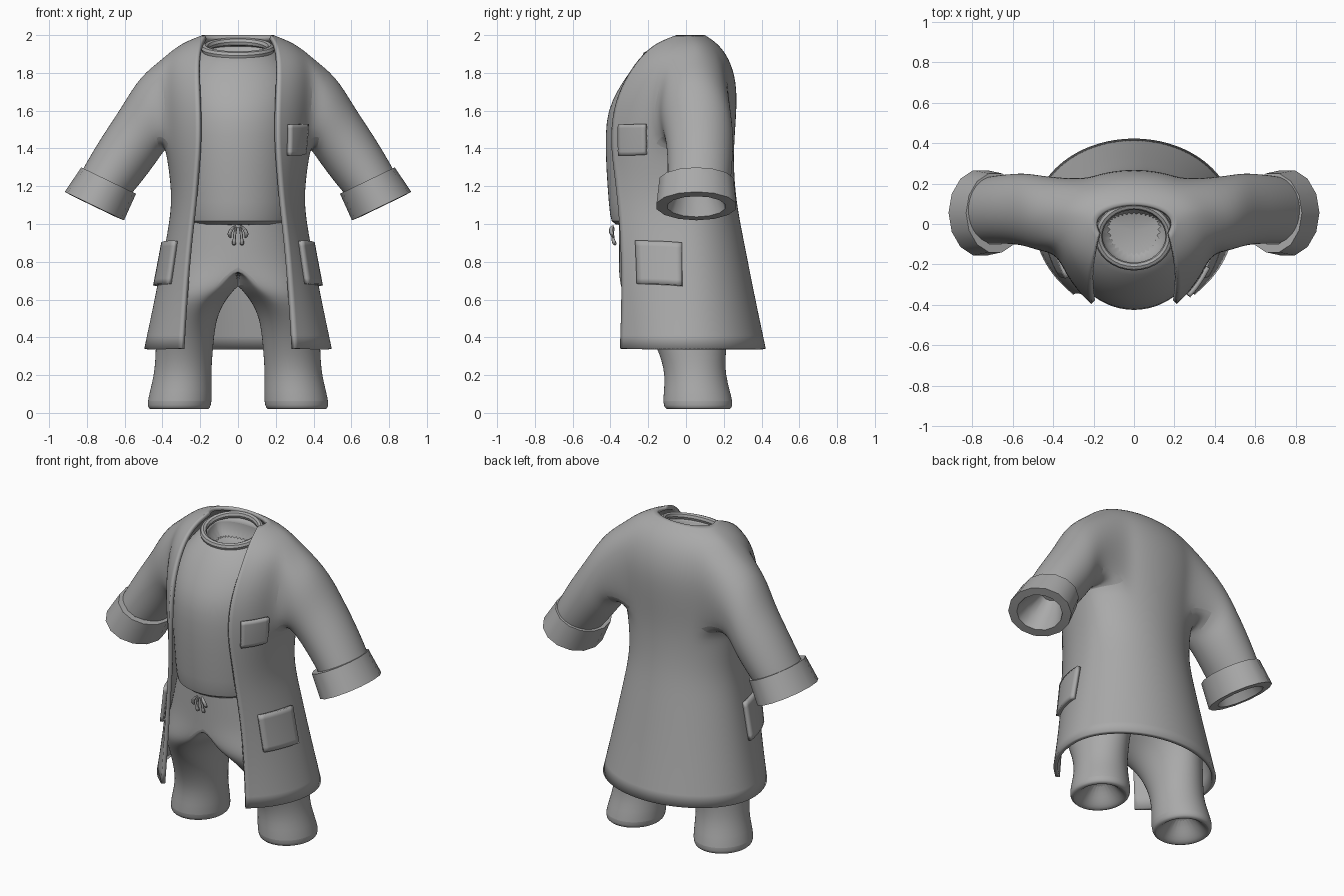
import bpy, bmesh, math
from mathutils import Vector

if "Cube" in bpy.data.objects:
    bpy.data.objects.remove(bpy.data.objects["Cube"])

grey = bpy.data.materials.new("cloth grey")
grey.use_nodes = True
grey.diffuse_color = (0.4, 0.4, 0.4, 1)
grey.node_tree.nodes["Principled BSDF"].inputs["Base Color"].default_value = (0.4, 0.4, 0.4, 1)


def finish(name, bm, mirror=True, subdiv=0, thick=0, wrap=None, angle=40):
    """Turn a bmesh into a smooth shaded object with its modifiers."""
    bmesh.ops.recalc_face_normals(bm, faces=bm.faces)
    me = bpy.data.meshes.new(name)
    bm.to_mesh(me)
    bm.free()
    me.materials.append(grey)
    ob = bpy.data.objects.new(name, me)
    bpy.context.collection.objects.link(ob)
    bpy.ops.object.select_all(action='DESELECT')
    bpy.context.view_layer.objects.active = ob
    ob.select_set(True)
    bpy.ops.object.shade_smooth_by_angle(angle=math.radians(angle))
    if wrap:
        m = ob.modifiers.new("wrap", 'SHRINKWRAP')
        m.target = wrap
        m.offset = 0.002
    if mirror:
        m = ob.modifiers.new("mirror", 'MIRROR')
        m.use_clip = True
    if subdiv:
        m = ob.modifiers.new("smooth", 'SUBSURF')
        m.levels = m.render_levels = subdiv
        m.boundary_smooth = 'PRESERVE_CORNERS'
    if thick:
        m = ob.modifiers.new("thickness", 'SOLIDIFY')
        m.thickness = abs(thick)
        m.offset = math.copysign(1, thick)
    return ob


def bridge(bm, a, b):
    n = len(a)
    for i in range(n):
        bm.faces.new((a[i], a[(i + 1) % n], b[(i + 1) % n], b[i]))


def loft(bm, rings, cap_start=False, cap_end=False):
    loops = [[bm.verts.new(p) for p in r] for r in rings]
    for a, b in zip(loops, loops[1:]):
        bridge(bm, a, b)
    if cap_start:
        bm.faces.new(loops[0])
    if cap_end:
        bm.faces.new(loops[-1])
    return loops


def turn(n):
    return [2 * math.pi * i / n for i in range(n)]


# Coat body, one half from back centre round to the front edge:
# z, side x, back y, middle y, front edge x, front edge y
coat_rows = [
    (0.34, .50, .425, .03, .30, -.35), (0.62, .44, .365, .02, .285, -.34),
    (0.90, .385, .31, .01, .265, -.345), (1.10, .35, .27, .0, .24, -.36),
    (1.27, .365, .255, .0, .225, -.38), (1.42, .39, .255, .0, .21, -.40),
    (1.60, .41, .27, .02, .21, -.39), (1.75, .42, .27, .03, .215, -.335),
    (1.88, .40, .23, .03, .215, -.25), (1.96, .30, .165, .04, .20, -.16),
    (2.00, .19, .10, .0, .175, -.05)]
COLS = 12
bm = bmesh.new()
grid = []
for z, xs, yb, yc, xf, yf in coat_rows:
    end = math.acos(xf / xs)
    front = (yc - yf) / math.sin(end)
    row = []
    for i in range(COLS + 1):
        t = math.pi / 2 - (math.pi / 2 + end) * i / COLS
        y = yc + math.sin(t) * (yb - yc if t > 0 else front)
        row.append(bm.verts.new((xs * math.cos(t) if i else 0, y, z)))
    grid.append(row)
LO, HI, C0, C1 = 5, 8, 3, 9          # armhole rows and columns
for r in range(len(grid) - 1):
    for c in range(COLS):
        if not (LO <= r < HI and C0 <= c < C1):
            bm.faces.new((grid[r][c], grid[r][c + 1], grid[r + 1][c + 1], grid[r + 1][c]))

# Sleeve grows out of the armhole: outer x z, inner x z, front y, back y
mid = (C0 + C1) // 2
hole = [grid[HI][c] for c in range(mid, C1)] + [grid[r][C1] for r in range(HI, LO, -1)]
hole += [grid[LO][c] for c in range(C1, C0, -1)] + [grid[r][C0] for r in range(LO, HI)]
hole += [grid[HI][c] for c in range(C0, mid)]
sleeve = [(.52, 1.79, .40, 1.37, -.14, .24), (.61, 1.63, .45, 1.30, -.11, .255),
          (.72, 1.47, .51, 1.22, -.10, .25), (.82, 1.30, .57, 1.15, -.10, .24),
          (.85, 1.24, .60, 1.11, -.10, .23)]
for ax, az, bx, bz, y0, y1 in sleeve:
    ring = [bm.verts.new(((ax + bx) / 2 + math.cos(t) * (ax - bx) / 2,
                          (y0 + y1) / 2 - math.sin(t) * (y1 - y0) / 2,
                          (az + bz) / 2 + math.cos(t) * (az - bz) / 2))
            for t in turn(len(hole))]
    bridge(bm, hole, ring)
    hole = ring
coat = finish("coat", bm, subdiv=2, thick=-0.025)

# Turned-up cuffs with a hollow end: distance along, size
axis = Vector((.075, 0, -.135))
across = Vector((.145, 0, .07))
bm = bmesh.new()
cuff = [(0, .8), (0, 1), (1, 1.08), (1.02, .78), (.5, .62), (-.2, .35)]
loft(bm, [[Vector((.685, .055, 1.23)) + axis * s + across * k * math.cos(t)
           + Vector((0, .2 * k * math.sin(t), 0)) for t in turn(14)] for s, k in cuff],
     cap_end=True)
finish("sleeve_cuffs", bm)

# Shirt with its neck opening: z, side x, back y, front y, slope
bm = bmesh.new()
shirt = [(.99, .29, .18, -.36, 0), (1.0, .315, .2, -.40, 0), (1.1, .325, .2, -.41, 0),
         (1.3, .335, .2, -.425, 0), (1.48, .35, .2, -.43, 0), (1.6, .35, .2, -.415, 0),
         (1.7, .345, .2, -.37, 0), (1.8, .31, .18, -.305, 0), (1.88, .24, .14, -.25, .08),
         (1.935, .19, .09, -.215, .2), (1.92, .165, .07, -.19, .2), (1.8, .16, .08, -.18, 0)]
rings = []
for z, xs, yb, yf, k in shirt:
    ring = []
    for t in turn(32):
        y = math.sin(t)
        y = math.copysign(abs(y) ** .85, y) * (yb if y > 0 else -yf)
        ring.append((xs * math.cos(t), y, z + k * y))
    rings.append(ring)
loft(bm, rings, True, True)
finish("shirt", bm, mirror=False, subdiv=1)

# Rolled collar
bm = bmesh.new()
spine = [Vector((.175 * math.cos(t), -.06 + .15 * math.sin(t), 1.928 + .036 * math.sin(t)))
         for t in turn(32)]
tube = [[p + Vector((math.cos(t) * math.cos(s) * .02, math.sin(t) * math.cos(s) * .02,
                     math.sin(s) * .022)) for s in turn(8)] for p, t in zip(spine, turn(32))]
loft(bm, tube + tube[:1])
bmesh.ops.remove_doubles(bm, verts=bm.verts, dist=1e-5)
finish("collar", bm, mirror=False)

# Trousers, one half: z, centre x, outer and inner radius, centre y, depth radius
bm = bmesh.new()
trousers = [(.14, .31, .04, .04, .065, .05), (.04, .31, .11, .11, .065, .12),
            (.01, .31, .155, .15, .065, .165), (.04, .31, .182, .178, .065, .197),
            (.2, .29, .152, .148, .05, .155), (.35, .28, .158, .15, .03, .185),
            (.5, .26, .17, .145, .0, .24), (.6, .2, .225, .135, -.03, .29),
            (.67, .1, .31, .1, -.045, .31), (.78, 0, .385, 0, -.05, .31),
            (.9, 0, .355, 0, -.06, .30), (1.03, 0, .32, 0, -.07, .29)]
rings = [[(cx + math.cos(t) * (ro if math.cos(t) > 0 else ri), cy + ry * math.sin(t), z)
          for t in turn(20)] for z, cx, ro, ri, cy, ry in trousers]
loft(bm, rings, cap_start=True)
for v in bm.verts:
    if v.co.x < 1e-4:
        v.co.x = 0
bmesh.ops.delete(bm, geom=[f for f in bm.faces if all(v.co.x == 0 for v in f.verts)],
                 context='FACES')
finish("trousers", bm, subdiv=2)


def cord(name, points, radius):
    """Tapered cord that follows a few points."""
    bm = bmesh.new()
    loft(bm, [[Vector(p) + Vector((math.cos(t), math.sin(t), 0)) * r for t in turn(8)]
              for p, r in zip(points, radius)], True, True)
    finish(name, bm, subdiv=1)


# Drawstring bow and hanging ends
cord("drawstring_ends", [(.008, -.385, .99), (.018, -.39, .95), (.02, -.385, .915),
                         (.02, -.383, .912), (.021, -.375, .885)], (.009, .009, .008, .013, .012))
cord("drawstring_loops", [(.012, -.385, .995), (.035, -.40, .975), (.048, -.395, .945),
                          (.04, -.38, .925)], (.008, .013, .013, .007))


def pocket(name, centre, right, up, mirror):
    """Rounded patch that lies on the coat."""
    bm = bmesh.new()
    n = 8
    c, r, u = Vector(centre), Vector(right), Vector(up)
    rows = [[bm.verts.new(c + r * (2 * i / n - 1) + u * (2 * j / n - 1)) for i in range(n + 1)]
            for j in range(n + 1)]
    for j in range(n):
        for i in range(n):
            bm.faces.new((rows[j][i], rows[j][i + 1], rows[j + 1][i + 1], rows[j + 1][i]))
    ob = finish(name, bm, mirror=mirror, thick=0.022, wrap=coat)
    # Patch faces must look away from the body
    if ob.data.polygons[0].normal.x < 0:
        ob.data.flip_normals()


pocket("chest_pocket", (.34, -.30, 1.445), (.055, .07, 0), (0, 0, .083), False)
pocket("side_pockets", (.43, -.15, .80), (.06, .125, 0), (-.022, 0, .113), True)
